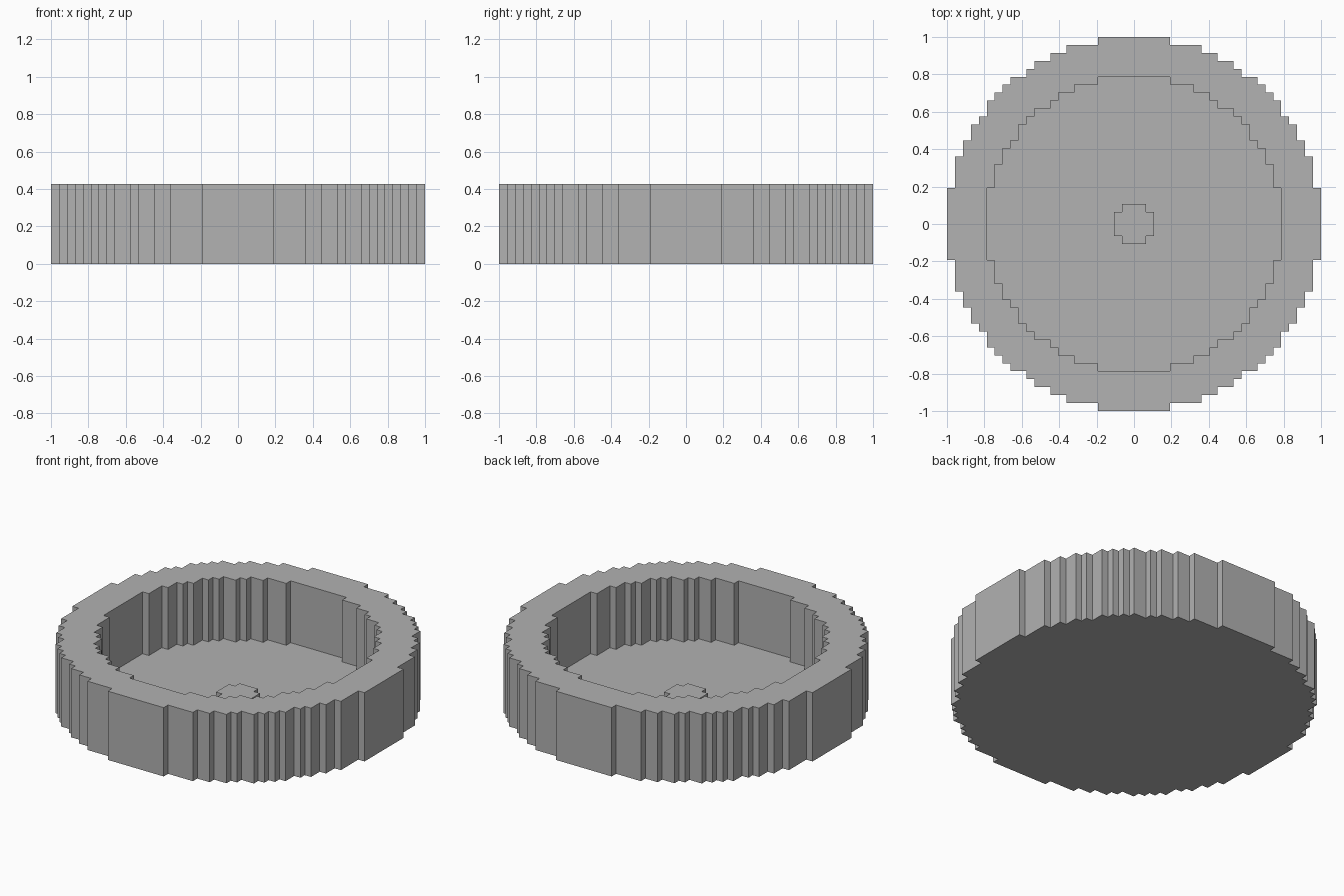
import bpy
import bmesh
from math import sqrt

CELL = 2 / 47  # the round shape is 47 square cells wide

cube = bpy.data.objects.get("Cube")
if cube:
    bpy.data.objects.remove(cube, do_unlink=True)

grey = bpy.data.materials.new("plain_grey")
grey.use_nodes = True
colour = (0.445, 0.445, 0.445, 1)
grey.diffuse_color = colour
grey.node_tree.nodes["Principled BSDF"].inputs["Base Color"].default_value = colour


def stepped_circle(cells):
    """Outline, in cells, of a circle snapped to a square grid."""
    radius = cells + 0.5
    quarter, previous = [], None
    for column in range(cells, -1, -1):
        extent = int(sqrt(radius ** 2 - column ** 2)) + 0.5
        if extent != previous:
            if previous is not None:
                quarter.append((column + 0.5, previous))
            quarter.append((column + 0.5, extent))
            previous = extent
    outline = []
    for _ in range(4):
        outline += quarter
        quarter = [(-y, x) for x, y in quarter]
    return outline


def stepped_solid(name, profile):
    """Closed solid from (cells, height) rings, joined by walls or flat rims."""
    bm = bmesh.new()
    rings = []
    for cells, height in profile:
        verts = [bm.verts.new((x * CELL, y * CELL, height * CELL))
                 for x, y in stepped_circle(cells)]
        edges = [bm.edges.new((v, verts[i - 1])) for i, v in enumerate(verts)]
        rings.append((cells, verts, edges))

    for (cells_a, a, edges_a), (cells_b, b, edges_b) in zip(rings, rings[1:]):
        if cells_a == cells_b:
            for i in range(len(a)):
                bm.faces.new((a[i - 1], a[i], b[i], b[i - 1]))
        else:
            bmesh.ops.triangle_fill(bm, edges=edges_a + edges_b,
                                    use_beauty=True, normal=(0, 0, 1))

    bm.faces.new(rings[0][1])
    bm.faces.new(rings[-1][1])
    bmesh.ops.recalc_face_normals(bm, faces=bm.faces[:])

    mesh = bpy.data.meshes.new(name)
    bm.to_mesh(mesh)
    bm.free()
    mesh.materials.append(grey)
    obj = bpy.data.objects.new(name, mesh)
    bpy.context.collection.objects.link(obj)
    return obj


# Dish: outer wall, flat rim, inner wall and floor
stepped_solid("round_dish", [(23, 0), (23, 10), (18, 10), (18, 1)])

# Low hub in the middle, sunk slightly into the floor
stepped_solid("centre_hub", [(2, 0.5), (2, 2)])
